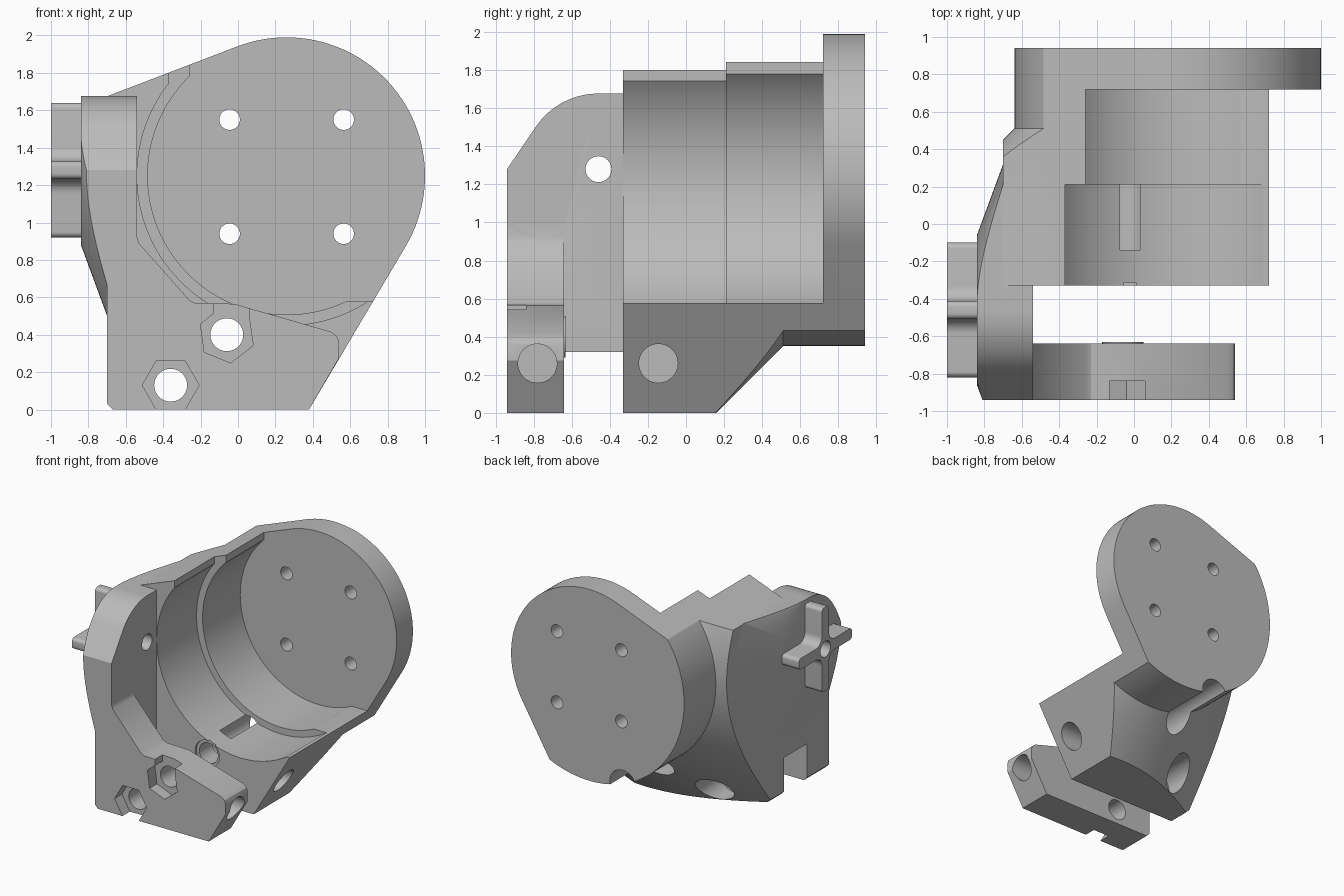
import bpy, bmesh, math
from math import cos, sin, radians, pi

if "Cube" in bpy.data.objects:
    bpy.data.objects.remove(bpy.data.objects["Cube"], do_unlink=True)

grey = bpy.data.materials.new("plain_grey")
grey.use_nodes = True
colour = (0.5, 0.5, 0.5, 1)
grey.diffuse_color = colour
grey.node_tree.nodes["Principled BSDF"].inputs["Base Color"].default_value = colour


def place(axis, t, u, v):
    return (t, u, v) if axis == "X" else (u, t, v)


def loft(name, axis, rings):
    """Solid through rings of (t, outline), capped at both ends."""
    bm = bmesh.new()
    loops = [[bm.verts.new(place(axis, t, u, v)) for u, v in pts] for t, pts in rings]
    n = len(loops[0])
    for a, b in zip(loops, loops[1:]):
        for i in range(n):
            j = (i + 1) % n
            bm.faces.new((a[i], a[j], b[j], b[i]))
    bm.faces.new(loops[0])
    bm.faces.new(loops[-1])
    bmesh.ops.recalc_face_normals(bm, faces=bm.faces)
    mesh = bpy.data.meshes.new(name)
    bm.to_mesh(mesh)
    bm.free()
    mesh.materials.append(grey)
    obj = bpy.data.objects.new(name, mesh)
    bpy.context.collection.objects.link(obj)
    return obj


def arc(c, r, start, end, n):
    return [(c[0] + r * cos(start + (end - start) * i / n),
             c[1] + r * sin(start + (end - start) * i / n)) for i in range(n + 1)]


def prism(name, axis, pts, a, b):
    return loft(name, axis, [(a, pts), (b, pts)])


def lathe(name, axis, c, profile, sides=96, phase=0.0):
    return loft(name, axis, [(t, arc(c, r, phase, phase + 2 * pi, sides)[:-1]) for t, r in profile])


def rod(axis, c, r, a, b, sides=40, phase=0.0):
    return lathe("tool", axis, c, [(a, r), (b, r)], sides, phase)


def box(x, y, z):
    return prism("tool", "Y", [(x[0], z[0]), (x[1], z[0]), (x[1], z[1]), (x[0], z[1])], *y)


def combine(obj, other, operation):
    mod = obj.modifiers.new("combine", "BOOLEAN")
    mod.operation, mod.solver, mod.object = operation, "EXACT", other
    bpy.context.view_layer.objects.active = obj
    bpy.ops.object.modifier_apply(modifier=mod.name)
    bpy.data.objects.remove(other, do_unlink=True)


def cut(obj, *tools):
    for tool in tools:
        combine(obj, tool, "DIFFERENCE")


def tangent_angle(c, r, p, side):
    dx, dy = p[0] - c[0], p[1] - c[1]
    return math.atan2(dy, dx) + side * math.acos(r / math.hypot(dx, dy))


DISC = (0.26, 1.25)     # x, z of the large bore
PIVOT = (-0.46, 1.28)   # y, z of the knob axis
R = 0.74

# Main body: teardrop outline trimmed by a stepped cone
foot, shoulder = (0.38, 0), (-0.7, 1.675)
outline = [(-0.7, 0.03), (-0.67, 0), foot]
outline += arc(DISC, R, tangent_angle(DISC, R, foot, 1), tangent_angle(DISC, R, shoulder, -1), 48)
outline.append(shoulder)
mount = prism("motor_mount", "Y", outline, -0.33, 0.94)
combine(mount, lathe("trim", "Y", DISC, [(-0.5, 1.91), (0.51, 0.9), (1, 0.9)], 128), "INTERSECT")

# Stepped open bore in front of the back plate
cut(mount,
    rod("Y", DISC, 0.8, -0.5, 0.21, 128),
    rod("Y", DISC, 0.743, -0.5, 0.72, 128),
    box((-0.37, 1.1), (-0.5, 0.21), (1.4, 2.1)),
    box((-0.26, 1.1), (-0.5, 0.72), (1.4, 2.1)),
    box((0.5, 1.1), (-0.5, 0.72), (0.577, 1.9)))

# Side arm with rounded top, and its conical flange
front = (-0.94, 1.28)


def arm_profile(back):
    return arc(PIVOT, 0.397, pi / 2, tangent_angle(PIVOT, 0.397, front, -1), 20) + [
        front, (-0.94, 0.32), (back, 0.32), (back, 1.677)]


combine(mount, prism("side_arm", "X", arm_profile(-0.32), -0.7, -0.54), "UNION")
flange = lathe("flange", "X", PIVOT, [(-0.84, 0.4), (-0.68, 0.834)], 128)
combine(flange, prism("trim", "X", arm_profile(0.5), -0.9, -0.6), "INTERSECT")
combine(mount, flange, "UNION")

# Front clamp plate with a thin spacer boss
plate = [(-0.7, 0.03), (-0.67, 0), foot, (0.54, 0.275), (0.54, 0.36), (0.53, 0.39), (0.5, 0.415),
         (-0.02, 0.565), (-0.23, 0.57), (-0.26, 0.585), (-0.53, 0.89), (-0.54, 0.92),
         (-0.54, 1), (-0.7, 1)]
combine(mount, prism("clamp_plate", "Y", plate, -0.94, -0.64), "UNION")
UPPER, LOWER = (-0.06, 0.4), (-0.36, 0.13)
combine(mount, rod("Y", UPPER, 0.11, -0.66, -0.632), "UNION")

# Clamp bolts: through holes, rear counterbores and hexagonal nut pockets
for centre, phase in ((UPPER, radians(-82)), (LOWER, 0)):
    cut(mount,
        rod("Y", centre, 0.088, -1.1, 1.1),
        rod("Y", centre, 0.125, -0.14, 1.1),
        rod("Y", centre, 0.152, -1.1, -0.84, 6, phase))
cut(mount,
    box((-0.13, 0.06), (-1.1, -0.84), (0.45, 0.7)),
    rod("Y", UPPER, 0.115, -0.4, -0.312))

# Blind side holes, plate screw holes and the knob axle hole
for y in (-0.78, -0.145):
    cut(mount, rod("X", (y, 0.26), 0.102, 0.2, 1))
for sx in (-1, 1):
    for sz in (-1, 1):
        cut(mount, rod("Y", (DISC[0] + sx * 0.305, DISC[1] - 0.005 + sz * 0.305), 0.055, 0.6, 1.1))
cut(mount, rod("X", PIVOT, 0.068, -1.2, -0.4))

# Cross-shaped knob with filleted centre and rounded arm ends
half, fillet, reach, tip = 0.048, 0.08, 0.36, 0.03
quarter = arc((reach - tip, half - tip), tip, 0, pi / 2, 6)
inner = half + fillet
quarter += arc((inner, inner), fillet, 1.5 * pi, pi, 8)
quarter += arc((half - tip, reach - tip), tip, 0, pi / 2, 6)
cross = []
for k in range(4):
    c, s = round(cos(k * pi / 2)), round(sin(k * pi / 2))
    cross += [(PIVOT[0] + c * u - s * v, PIVOT[1] + s * u + c * v) for u, v in quarter]
knob = prism("cross_knob", "X", cross, -1, -0.835)
cut(knob, rod("X", PIVOT, 0.068, -1.2, -0.4))

# Smooth curved walls, keep machined edges sharp
for obj in (mount, knob):
    bpy.ops.object.select_all(action="DESELECT")
    obj.select_set(True)
    bpy.context.view_layer.objects.active = obj
    bpy.ops.object.shade_smooth_by_angle(angle=radians(25))
